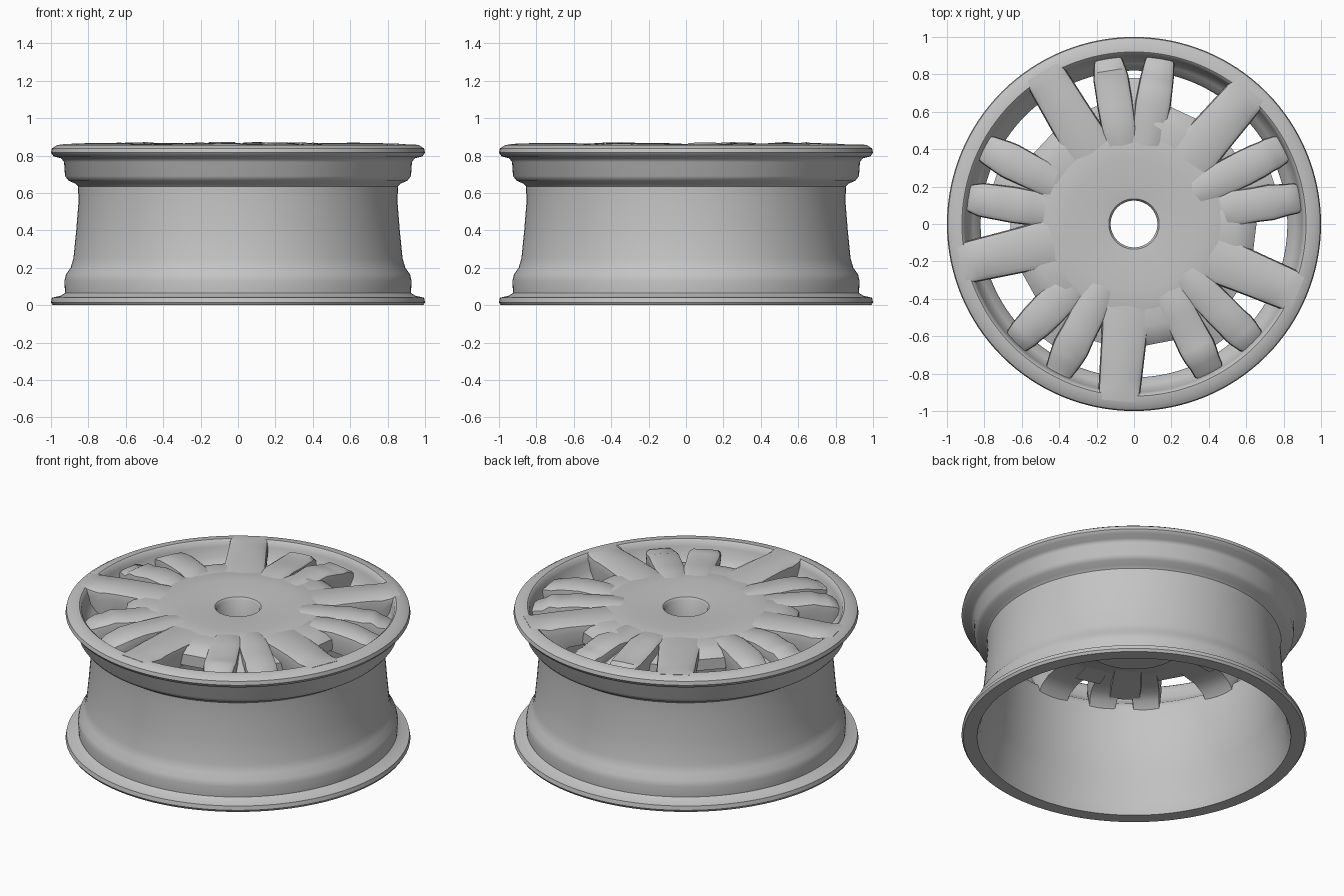
import bpy, bmesh, math, random
from math import sin, cos, pi, radians

random.seed(4)
if "Cube" in bpy.data.objects:
    bpy.data.objects.remove(bpy.data.objects["Cube"], do_unlink=True)

GREY = (0.55, 0.55, 0.55, 1)
metal = bpy.data.materials.new("grey metal")
metal.use_nodes = True
metal.diffuse_color = GREY
metal.node_tree.nodes["Principled BSDF"].inputs["Base Color"].default_value = GREY


def finish(bm, name, angle=40):
    bmesh.ops.recalc_face_normals(bm, faces=bm.faces)
    mesh = bpy.data.meshes.new(name)
    bm.to_mesh(mesh)
    bm.free()
    mesh.materials.append(metal)
    obj = bpy.data.objects.new(name, mesh)
    bpy.context.collection.objects.link(obj)
    bpy.ops.object.select_all(action='DESELECT')
    obj.select_set(True)
    bpy.context.view_layer.objects.active = obj
    bpy.ops.object.shade_smooth_by_angle(angle=radians(angle))
    return obj


def revolve(name, profile, steps=128):
    """Turn a closed (radius, height) profile around z."""
    bm = bmesh.new()
    rings = [[bm.verts.new((r * cos(2 * pi * i / steps), r * sin(2 * pi * i / steps), z))
              for r, z in profile] for i in range(steps)]
    n = len(profile)
    for i in range(steps):
        a, b = rings[i], rings[(i + 1) % steps]
        for j in range(n):
            k = (j + 1) % n
            bm.faces.new((a[j], b[j], b[k], a[k]))
    return finish(bm, name)


def spoke(name, degrees, stations, lump=0.0):
    """Loft a rounded bar outward; stations are (radius, half width, top, bottom)."""
    bm = bmesh.new()
    c, s = cos(radians(degrees)), sin(radians(degrees))
    sections = []
    for r, w, top, low in stations:
        top += random.uniform(-lump, lump)
        w *= 1 + random.uniform(-lump, lump) * 4
        h = top - low
        outline = [(-0.85 * w, low), (-w, top - 0.35 * h), (-0.95 * w, top - 0.1 * h), (-0.75 * w, top - 0.01 * h),
                   (0, top), (0.75 * w, top - 0.01 * h), (0.95 * w, top - 0.1 * h), (w, top - 0.35 * h), (0.85 * w, low)]
        sections.append([bm.verts.new((r * c - t * s, r * s + t * c, z)) for t, z in outline])
    for a, b in zip(sections, sections[1:]):
        for j in range(len(a)):
            k = (j + 1) % len(a)
            bm.faces.new((a[j], b[j], b[k], a[k]))
    bm.faces.new(sections[0])
    bm.faces.new(sections[-1])
    return finish(bm, name)


# Barrel with both flanges: outside going up, then inside going down
revolve("rim_barrel", [
    (0.99, 0.0), (1.0, 0.015), (0.995, 0.04), (0.95, 0.05), (0.925, 0.065), (0.928, 0.13),
    (0.92, 0.165), (0.895, 0.2), (0.88, 0.25), (0.865, 0.4), (0.853, 0.55), (0.855, 0.635),
    (0.87, 0.65), (0.905, 0.665), (0.925, 0.69), (0.93, 0.765), (0.945, 0.785), (0.985, 0.795),
    (1.0, 0.815), (0.995, 0.838), (0.965, 0.857), (0.92, 0.86), (0.908, 0.85), (0.9, 0.82),
    (0.885, 0.76), (0.86, 0.725), (0.828, 0.7), (0.82, 0.67), (0.82, 0.5), (0.845, 0.25), (0.875, 0.17),
    (0.89, 0.06), (0.91, 0.0)])

# Hub plate with a bore and a boss underneath
revolve("hub", [
    (0.125, 0.62), (0.125, 0.84), (0.135, 0.852), (0.2, 0.858), (0.35, 0.862), (0.46, 0.862),
    (0.52, 0.845), (0.54, 0.82), (0.54, 0.73), (0.38, 0.7), (0.31, 0.67), (0.29, 0.62)], 96)

# Five repeats of one wide spoke, a pair of narrow spokes and the webs between;
# the spoke undersides curve down into the barrel wall
for k in range(5):
    turn = 72 * k
    spoke(f"wide_spoke_{k + 1}", 49 + turn, [
        (0.3, 0.12, 0.85, 0.73), (0.45, 0.13, 0.863, 0.73), (0.6, 0.122, 0.866, 0.73),
        (0.72, 0.118, 0.867, 0.72), (0.79, 0.116, 0.867, 0.69), (0.83, 0.115, 0.866, 0.64),
        (0.88, 0.113, 0.865, 0.71), (0.915, 0.11, 0.863, 0.81), (0.95, 0.1, 0.86, 0.83)])
    for side, angle in (("a", 9), ("b", 27)):
        spoke(f"narrow_spoke_{side}_{k + 1}", angle + turn, [
            (0.3, 0.06, 0.85, 0.73), (0.45, 0.085, 0.861, 0.73), (0.55, 0.093, 0.863, 0.73),
            (0.65, 0.096, 0.862, 0.73), (0.74, 0.095, 0.857, 0.715), (0.79, 0.092, 0.848, 0.69),
            (0.83, 0.088, 0.838, 0.64), (0.875, 0.08, 0.818, 0.7), (0.91, 0.065, 0.79, 0.74)], 0.01)
    spoke(f"pair_web_{k + 1}", 18 + turn, [
        (0.3, 0.1, 0.85, 0.73), (0.5, 0.09, 0.855, 0.72), (0.65, 0.1, 0.82, 0.71), (0.78, 0.1, 0.775, 0.7)])
    spoke(f"slot_web_{k + 1}", 38 + turn, [
        (0.3, 0.08, 0.84, 0.73), (0.5, 0.08, 0.825, 0.73), (0.66, 0.09, 0.78, 0.72)])
    spoke(f"window_web_{k + 1}", 65 + turn, [
        (0.3, 0.12, 0.85, 0.73), (0.45, 0.17, 0.862, 0.73), (0.55, 0.17, 0.86, 0.73),
        (0.61, 0.15, 0.845, 0.735), (0.65, 0.11, 0.815, 0.745)])
